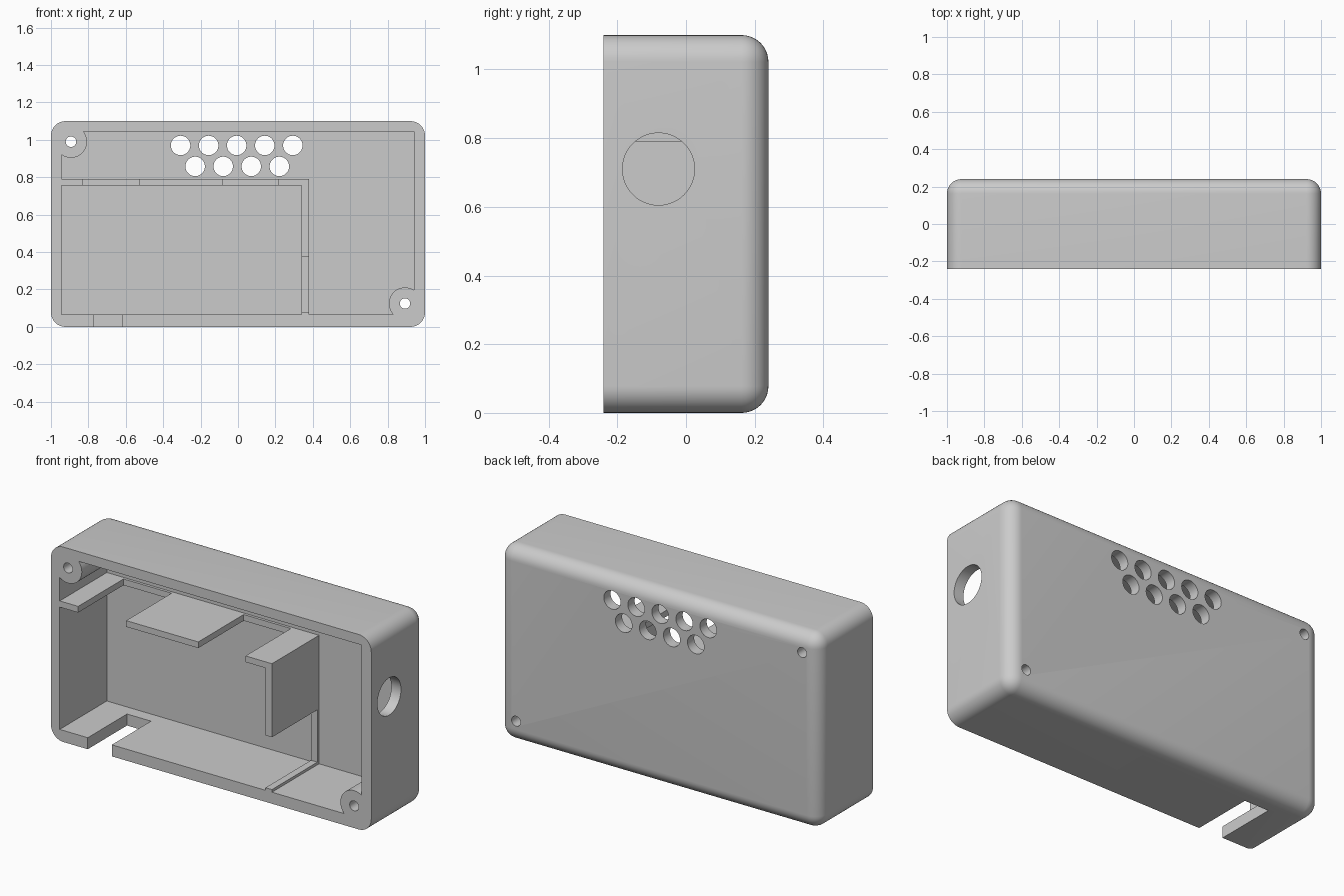
import bpy, bmesh, math
from mathutils import Matrix

if "Cube" in bpy.data.objects:
    bpy.data.objects.remove(bpy.data.objects["Cube"])

HX, HY, H = 1.0, 0.24, 1.10       # half width, half depth, height
BACK = 0.18                       # inner face of the back panel
XL, XR, ZB, ZT = -0.945, 0.94, 0.065, 1.045   # inner wall faces
R = 0.078                         # outer rounding

grey = bpy.data.materials.new("light_grey_plastic")
grey.diffuse_color = (0.6, 0.6, 0.6, 1)
grey.use_nodes = True
grey.node_tree.nodes["Principled BSDF"].inputs["Base Color"].default_value = grey.diffuse_color


def finish(name, bm):
    bmesh.ops.recalc_face_normals(bm, faces=bm.faces)
    me = bpy.data.meshes.new(name)
    bm.to_mesh(me)
    bm.free()
    me.materials.append(grey)
    ob = bpy.data.objects.new(name, me)
    bpy.context.collection.objects.link(ob)
    return ob


def box_bm(x0, x1, y0, y1, z0, z1):
    bm = bmesh.new()
    bmesh.ops.create_cube(bm, size=1)
    for v in bm.verts:
        v.co.x = x1 if v.co.x > 0 else x0
        v.co.y = y1 if v.co.y > 0 else y0
        v.co.z = z1 if v.co.z > 0 else z0
    return bm


def box(name, *dims):
    return finish(name, box_bm(*dims))


def cylinder(name, axis, centre, radius, length):
    bm = bmesh.new()
    turn = Matrix.Rotation(math.pi / 2, 4, 'X' if axis == 'y' else 'Y')
    bmesh.ops.create_cone(bm, cap_ends=True, segments=48, radius1=radius,
                          radius2=radius, depth=length,
                          matrix=Matrix.Translation(centre) @ turn)
    return finish(name, bm)


def cut(target, cutter):
    bpy.context.view_layer.objects.active = target
    mod = target.modifiers.new("cut", 'BOOLEAN')
    mod.operation = 'DIFFERENCE'
    mod.solver = 'EXACT'
    mod.object = cutter
    bpy.ops.object.modifier_apply(modifier=mod.name)
    bpy.data.objects.remove(cutter)


# Outer shell: rounded corners and rounded back rim, flat front
bm = box_bm(-HX, HX, -HY, HY, 0, H)
edges = [e for e in bm.edges if not all(v.co.y < 0 for v in e.verts)]
bmesh.ops.bevel(bm, geom=edges, offset=R, segments=10, profile=0.5,
                affect='EDGES', clamp_overlap=True)
shell = finish("case_shell", bm)

# Cavity, leaving two screw posts standing in opposite corners
posts = [(-0.893, 0.99), (0.893, 0.125)]
cavity = box("cavity", XL, XR, -0.4, BACK, ZB, ZT)
for x, z in posts:
    cut(cavity, cylinder("post", 'y', (x, 0, z), 0.086, 1.2))
cut(shell, cavity)

# Screw holes through the posts
for x, z in posts:
    cut(shell, cylinder("screw_hole", 'y', (x, 0, z), 0.028, 1.2))

# Two staggered rows of vent holes in the back panel
for count, x0, z in ((5, -0.307, 0.97), (4, -0.229, 0.858)):
    for i in range(count):
        cut(shell, cylinder("vent", 'y', (x0 + 0.15 * i, 0.2, z), 0.052, 0.3))

# Round cable hole in the right wall
cut(shell, cylinder("cable_hole", 'x', (1.0, -0.08, 0.71), 0.105, 0.3))

# Slot in the bottom wall, open to the front
cut(shell, box("slot", -0.77, -0.62, -0.4, 0.11, -0.1, 0.1))

# Compartment divider: low ridges along back and floor, tall plates between gaps
E, X0, X1, Z0, Z1 = 0.004, 0.34, 0.38, 0.755, 0.79
LIP = 0.015
box("back_ridge_across", XL - E, X1, BACK - LIP, BACK + E, Z0, Z1)
box("back_ridge_upright", X0, X1, BACK - LIP, BACK + E, ZB - E, Z0)
box("floor_ridge", X0, X1, -HY, BACK - LIP, ZB - E, ZB + LIP)
box("left_shelf", XL - E, -0.83, -HY, BACK - LIP, Z0, Z1)
box("middle_shelf", -0.53, -0.08, -HY, BACK - LIP, Z0, Z1)
box("right_shelf", 0.215, X1, -HY, BACK - LIP, Z0, Z1)
box("upright_plate", X0, X1, -HY, BACK - LIP, 0.375, Z0)

# Smooth the roundings, keep the edges sharp
bpy.ops.object.select_all(action='DESELECT')
shell.select_set(True)
bpy.context.view_layer.objects.active = shell
bpy.ops.object.shade_smooth_by_angle(angle=math.radians(30))
